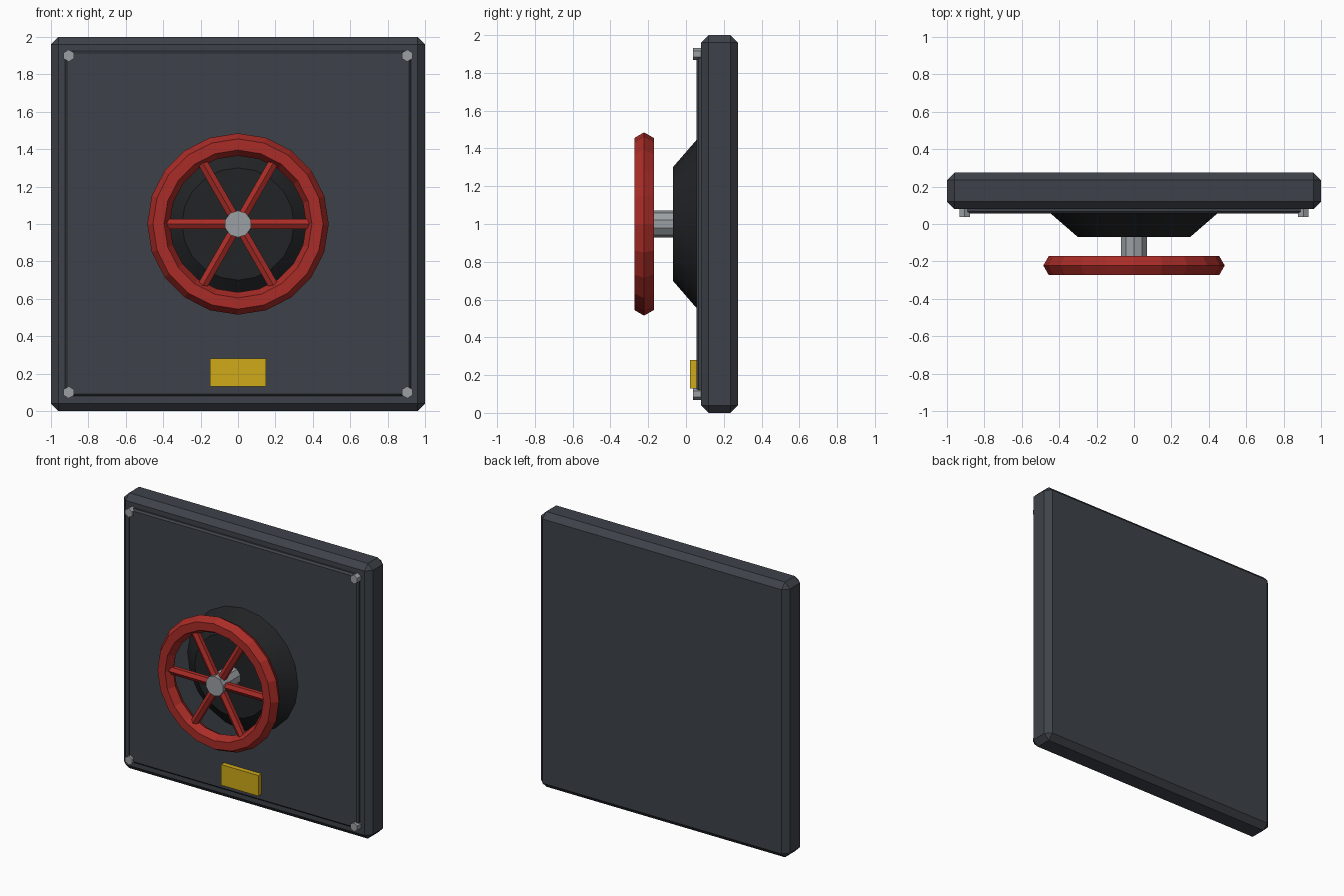
import bpy, math
from math import radians, sin, cos

if "Cube" in bpy.data.objects:
    bpy.data.objects.remove(bpy.data.objects["Cube"])


def material(name, rgb):
    m = bpy.data.materials.new(name)
    m.diffuse_color = (*rgb, 1)
    m.use_nodes = True
    m.node_tree.nodes["Principled BSDF"].inputs["Base Color"].default_value = m.diffuse_color
    return m


STEEL = material("dark_steel", (0.048, 0.055, 0.068))
BLACK = material("black_iron", (0.016, 0.017, 0.019))
RED = material("red_paint", (0.40, 0.025, 0.02))
METAL = material("bare_metal", (0.33, 0.35, 0.37))
YELLOW = material("yellow_paint", (0.62, 0.40, 0.01))


def finish(name, mat, smooth=None):
    ob = bpy.context.object
    ob.name = name
    ob.data.materials.append(mat)
    if smooth:
        bpy.ops.object.shade_smooth_by_angle(angle=radians(smooth))
    return ob


def box(name, x, y, z, mat, bevel=0):
    bpy.ops.mesh.primitive_cube_add(
        size=1, location=[(a + b) / 2 for a, b in (x, y, z)])
    ob = bpy.context.object
    ob.scale = [b - a for a, b in (x, y, z)]
    bpy.ops.object.transform_apply(location=False, rotation=False, scale=True)
    if bevel:
        mod = ob.modifiers.new("bevel", "BEVEL")
        mod.width = bevel
        mod.segments = 1
    return finish(name, mat)


def turned(name, x, z, back, front, r_back, r_front, sides, mat, smooth=None):
    # frustum along the y axis, running from back towards the viewer
    bpy.ops.mesh.primitive_cone_add(
        vertices=sides, radius1=r_back, radius2=r_front, depth=back - front,
        location=(x, (back + front) / 2, z), rotation=(radians(90), 0, 0))
    return finish(name, mat, smooth)


# Hatch slab and raised front panel
box("hatch_slab", (-1, 1), (0.08, 0.275), (0, 2), STEEL, 0.04)
box("front_panel", (-0.925, 0.925), (0.055, 0.10), (0.08, 1.925), STEEL, 0.012)

# Corner bolts
for sx in (-1, 1):
    for z in (0.1, 1.9):
        turned("corner_bolt", sx * 0.905, z, 0.08, 0.037, 0.032, 0.032, 6, METAL)

# Tapered housing and valve shaft
turned("housing", 0, 1, 0.06, -0.07, 0.45, 0.30, 20, BLACK, 30)
turned("shaft", 0, 1, -0.06, -0.27, 0.072, 0.072, 10, METAL)

# Handwheel rim
bpy.ops.mesh.primitive_torus_add(
    major_radius=0.425, minor_radius=0.06, major_segments=20, minor_segments=6,
    location=(0, -0.222, 1), rotation=(radians(90), 0, 0))
finish("wheel_rim", RED)

# Six spokes
for i in range(6):
    a = radians(60 * i)
    bpy.ops.mesh.primitive_cylinder_add(
        vertices=6, radius=0.03, depth=0.385,
        location=(0.1925 * sin(a + math.pi / 2), -0.222, 1 + 0.1925 * cos(a + math.pi / 2)),
        rotation=(0, a + math.pi / 2, 0))
    finish("wheel_spoke", RED)

# Warning plate
box("warning_plate", (-0.15, 0.15), (0.02, 0.06), (0.13, 0.28), YELLOW)
